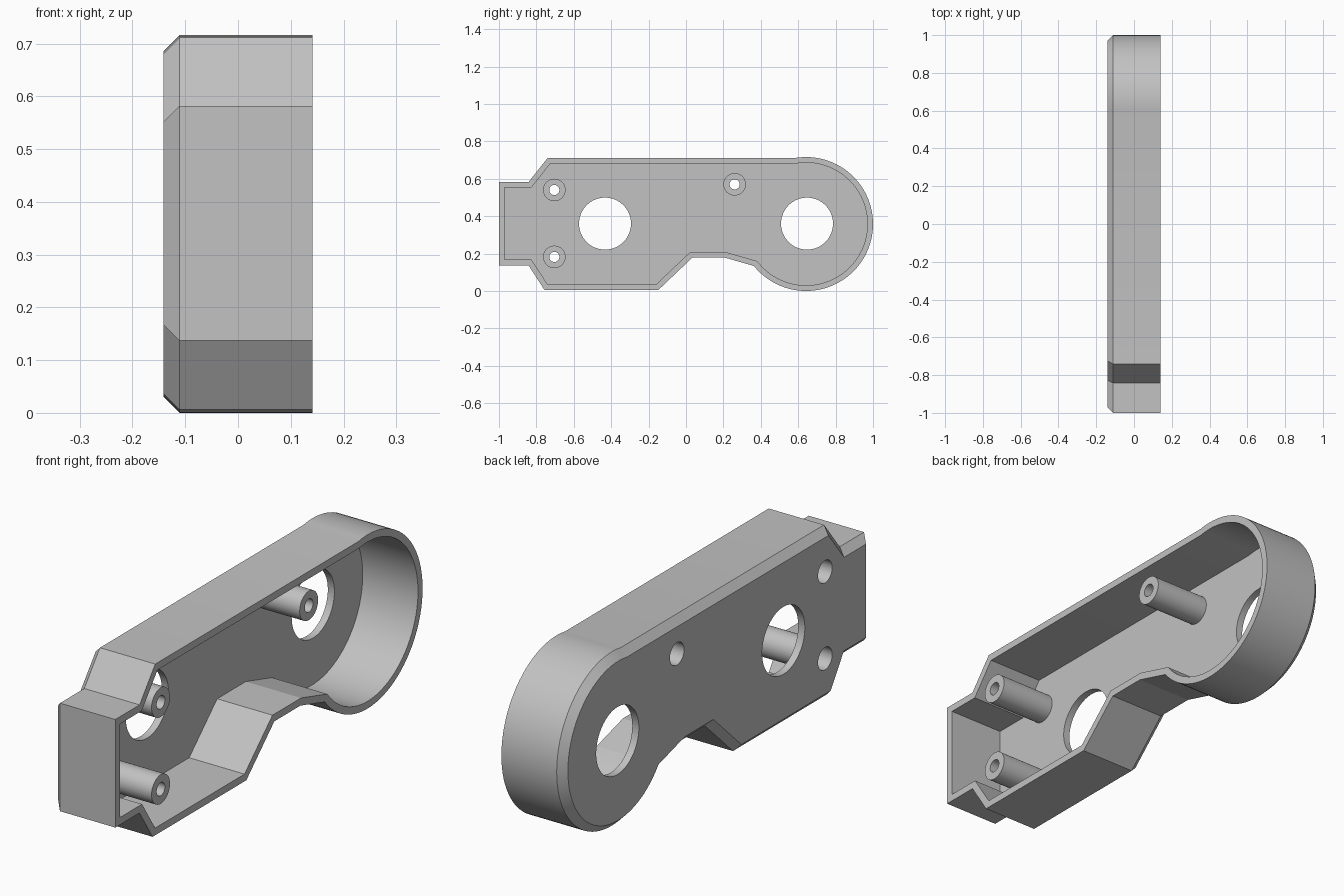
import bpy, bmesh, math
from mathutils import Vector, Matrix

if "Cube" in bpy.data.objects:
    bpy.data.objects.remove(bpy.data.objects["Cube"])

OPEN_X, BACK_X = 0.141, -0.141
WALL = 0.03
FLOOR_X = BACK_X + WALL

grey = bpy.data.materials.new("light grey")
grey.use_nodes = True
colour = (0.54, 0.54, 0.54, 1)
grey.diffuse_color = colour
grey.node_tree.nodes["Principled BSDF"].inputs["Base Color"].default_value = colour


def make_object(name, bm):
    bmesh.ops.recalc_face_normals(bm, faces=bm.faces[:])
    mesh = bpy.data.meshes.new(name)
    bm.to_mesh(mesh)
    bm.free()
    mesh.materials.append(grey)
    obj = bpy.data.objects.new(name, mesh)
    bpy.context.collection.objects.link(obj)
    return obj


def cylinder(name, y, z, radius, x0, x1):
    bm = bmesh.new()
    place = Matrix.Translation(((x0 + x1) / 2, y, z)) @ Matrix.Rotation(math.pi / 2, 4, 'Y')
    bmesh.ops.create_cone(bm, cap_ends=True, segments=64, radius1=radius,
                          radius2=radius, depth=x1 - x0, matrix=place)
    return make_object(name, bm)


def combine(target, tool, operation):
    mod = target.modifiers.new(tool.name, 'BOOLEAN')
    mod.operation, mod.solver, mod.object = operation, 'EXACT', tool
    bpy.context.view_layer.objects.active = target
    bpy.ops.object.modifier_apply(modifier=mod.name)
    bpy.data.objects.remove(tool)


def inset(points, d):
    """Mitred inward offset of a clockwise outline."""
    result = []
    for i, p in enumerate(points):
        a = (p - points[i - 1]).normalized()
        b = (points[(i + 1) % len(points)] - p).normalized()
        na, nb = Vector((a.y, -a.x)), Vector((b.y, -b.x))
        result.append(p + (na + nb) * d / (1 + na.dot(nb)))
    return result


# Side outline in (y, z), clockwise: stepped nose, straight body, round end
centre, radius = Vector((0.642, 0.358)), 0.358
outline = [Vector(p) for p in [(-1, 0.137), (-1, 0.582), (-0.842, 0.582), (-0.74, 0.711)]]
start, end = math.radians(99.6), math.radians(-141.2)
steps = 60
for i in range(steps + 1):
    t = start + (end - start) * i / steps
    outline.append(centre + radius * Vector((math.cos(t), math.sin(t))))
outline += [Vector(p) for p in [(0.205, 0.179), (0.035, 0.179), (-0.147, 0.006),
                                (-0.757, 0.006), (-0.842, 0.137)]]
inner = inset(outline, WALL)

# Open tray: chamfered back, outer wall, rim, inner wall, floor
bm = bmesh.new()
levels = [(inner, BACK_X), (outline, FLOOR_X), (outline, OPEN_X),
          (inner, OPEN_X), (inner, FLOOR_X)]
rings = [[bm.verts.new((x, p.x, p.y)) for p in pts] for pts, x in levels]
for r0, r1 in zip(rings, rings[1:]):
    for i in range(len(r0)):
        j = (i + 1) % len(r0)
        bm.faces.new((r0[i], r0[j], r1[j], r1[i]))
bm.faces.new(rings[0])
bm.faces.new(rings[-1])
shell = make_object("housing_shell", bm)

# Screw posts with a counterbore from the back
posts = [(-0.704, 0.54), (-0.704, 0.182), (0.26, 0.57)]
for y, z in posts:
    combine(shell, cylinder("screw_post", y, z, 0.06, FLOOR_X - 0.012, OPEN_X), 'UNION')
for y, z in posts:
    combine(shell, cylinder("screw_hole", y, z, 0.027, -0.3, 0.3), 'DIFFERENCE')
    combine(shell, cylinder("counterbore", y, z, 0.046, -0.3, 0.06), 'DIFFERENCE')

# Large openings through the floor
for y in (-0.433, 0.647):
    combine(shell, cylinder("opening", y, 0.36, 0.139, -0.3, 0.0), 'DIFFERENCE')

bpy.ops.object.select_all(action='DESELECT')
shell.select_set(True)
bpy.context.view_layer.objects.active = shell
bpy.ops.object.shade_smooth_by_angle(angle=math.radians(8))
